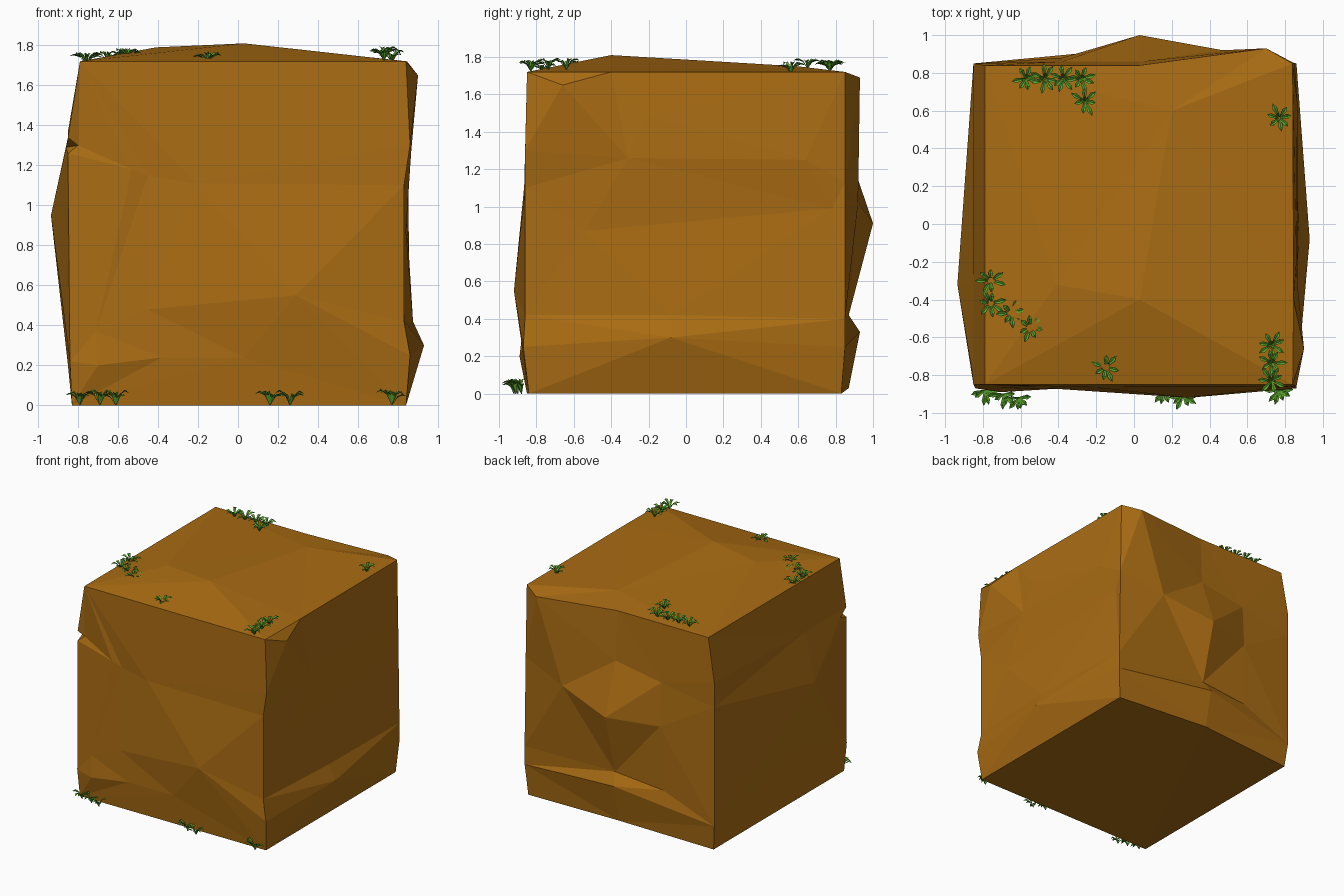
import bpy, bmesh, math, random
from mathutils import Vector
from mathutils.geometry import delaunay_2d_cdt
from mathutils.bvhtree import BVHTree

if "Cube" in bpy.data.objects:
    bpy.data.objects.remove(bpy.data.objects["Cube"])

random.seed(4)


def material(name, rgb):
    m = bpy.data.materials.new(name)
    m.diffuse_color = (*rgb, 1)
    m.use_nodes = True
    m.node_tree.nodes["Principled BSDF"].inputs["Base Color"].default_value = m.diffuse_color
    return m


def add_object(name, bm, mat):
    me = bpy.data.meshes.new(name)
    bm.to_mesh(me)
    ob = bpy.data.objects.new(name, me)
    me.materials.append(mat)
    bpy.context.collection.objects.link(ob)


def panel(bm, drop, border, inner=(), creases=()):
    """Facet one side of the block, seen along axis number drop.
    Creases chain point numbers: border from 0 up, inner from -1 down."""
    pts = list(border) + list(inner)
    n = len(pts)
    flat = [Vector([c for i, c in enumerate(p) if i != drop]) for p in pts]
    edges = [(a % n, b % n) for c in creases for a, b in zip(c, c[1:])]
    _, _, faces, orig, _, _ = delaunay_2d_cdt(flat, edges, [list(range(len(border)))], 1, 1e-5)
    verts = [bm.verts.new(pts[o[0]]) for o in orig]
    for f in faces:
        bm.faces.new([verts[i] for i in f])


# Upright corners, bottom to top, and the dented edges between them
FL = [(-.83, -.85, 0), (-.84, -.87, .22), (-.85, -.85, 1.26), (-.8, -.83, 1.3),
      (-.85, -.85, 1.34), (-.79, -.85, 1.72)]
FR = [(.84, -.84, 0), (.86, -.87, .25), (.83, -.86, .42), (.83, -.86, 1.1),
      (.86, -.86, 1.3), (.84, -.85, 1.72)]
BR = [(.84, .83, 0), (.86, .85, .25), (.86, .85, .4), (.85, .85, 1.13), (.84, .85, 1.72)]
BL = [(-.83, .83, 0), (-.85, .85, .2), (-.85, .85, 1.17), (-.85, .85, 1.37), (-.79, .84, 1.72)]
top_right = [(.9, -.66, 1.65), (.845, -.4, 1.72)]
top_back = [(.7, .93, 1.69), (.03, .84, 1.72)]
low_back = [(0, .87, .03)]

# Rock block: six faceted sides sharing those borders
bm = bmesh.new()
front = [(-.7, -.89, .2), (-.38, -.87, .24), (.03, -.87, .24), (.29, -.92, .55),
         (-.71, -.87, .37), (-.45, -.87, .48), (-.45, -.85, 1.15), (-.21, -.865, 1.11),
         (-.53, -.86, 1.18)]
panel(bm, 1, FL + FR[::-1], front, [[1, -9, -8, -7, -6, 9], [-3, -2, -4, -5, -3]])

right = [(.93, -.08, .3), (.875, -.08, .42), (.84, -.54, .87), (.865, -.31, 1.26),
         (.865, .64, 1.25), (.84, .78, .99), (.86, -.2, 1.48)]
panel(bm, 0, FR + top_right + BR[::-1], right,
      [[1, -7, 11], [2, -6, 10], [-5, -4, -3, -2, -5]])

back = [(0, .93, .33), (.03, .87, .42), (-.4, .865, .38), (.03, 1, .91),
        (-.38, .88, .9), (-.38, .86, 1.25), (.47, .92, 1.02), (.03, .86, 1.32)]
panel(bm, 1, BR + top_back + BL[::-1] + low_back, back,
      [[1, -8, 10], [2, -7, -6, 10], [-5, -2, 3], [-5, -4, 9]])

left = [(-.86, -.76, 1.29), (-.935, -.32, .95), (-.85, -.32, 1.34), (-.85, -.32, .4)]
panel(bm, 0, BL + FL[::-1], left, [[2, -3, 8], [3, -2, 6]])

panel(bm, 2, [FL[-1], FR[-1]] + top_right + [BR[-1]] + top_back + [BL[-1]],
      [(.03, -.4, 1.81), (-.41, -.32, 1.79), (.2, .6, 1.75)])
panel(bm, 2, [FL[0], FR[0], BR[0]] + low_back + [BL[0]])
bmesh.ops.remove_doubles(bm, verts=bm.verts, dist=1e-4)
bmesh.ops.recalc_face_normals(bm, faces=bm.faces)
tree = BVHTree.FromBMesh(bm)
add_object("rock_block", bm, material("rock", (.4, .15, .0065)))
bm.free()


# Grass: drooping pointed blades fanned around a root
def blade(bm, root, angle, reach, height):
    out = Vector((math.cos(angle), math.sin(angle), 0))
    side = Vector((-out.y, out.x, 0))
    rows = []
    for t, rise, w in [(0, 0, .003), (.35, .75, .008), (.7, 1, .013), (1, .8, .001)]:
        c = root + out * reach * t + Vector((0, 0, height * rise))
        rows.append([bm.verts.new(c + side * w), bm.verts.new(c - Vector((0, 0, w * .6))),
                     bm.verts.new(c - side * w)])
    for a, b in zip(rows, rows[1:]):
        for i in (0, 1):
            bm.faces.new((a[i], a[i + 1], b[i + 1], b[i]))


def tuft(bm, root, start, spread, count, tall=1.0):
    for i in range(count):
        a = start + spread * i / count + random.uniform(-.2, .2)
        blade(bm, root, a, random.uniform(.055, .085), tall * random.uniform(.045, .065))


green = material("grass", (.10, .36, .025))

# Tufts on top, in rows: first spot, last spot, number, depth sunk into the rock
bm = bmesh.new()
for a, b, count, sink in [((-.57, .77), (-.28, .77), 4, .005), ((-.26, .65), None, 1, 0),
                          ((.77, .56), None, 1, .01), ((-.76, -.3), (-.76, -.42), 2, .025),
                          ((-.65, -.47), (-.55, -.55), 2, .035), ((-.15, -.76), None, 1, .03),
                          ((.73, -.64), (.73, -.83), 3, 0)]:
    for i in range(count):
        p = Vector(a).lerp(Vector(b or a), i / max(count - 1, 1))
        z = tree.ray_cast(Vector((*p, 3)), Vector((0, 0, -1)))[0].z
        tuft(bm, Vector((*p, z - sink)), random.uniform(0, 6), math.tau, 7)
add_object("top_grass", bm, green)
bm.free()

# Tufts on the ground along the front
bm = bmesh.new()
for x, y in [(-.79, -.88), (-.69, -.9), (-.61, -.92), (.16, -.88), (.26, -.91), (.77, -.88)]:
    tuft(bm, Vector((x, y, 0)), math.pi * 1.05, math.pi * 1.1, 6, 1.25)
add_object("ground_grass", bm, green)
bm.free()
